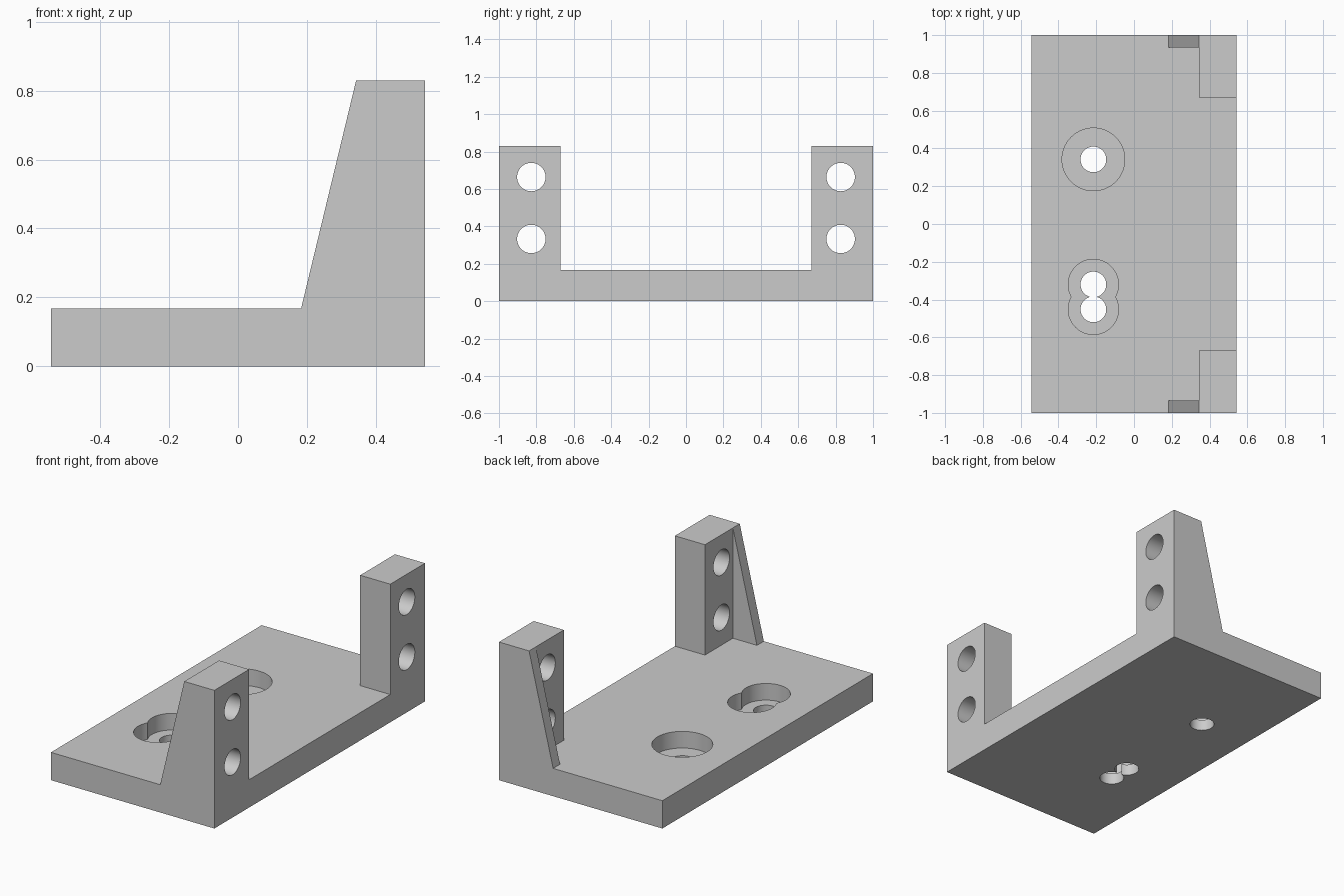
import bpy, bmesh, math
from mathutils import Matrix, Vector

cube = bpy.data.objects.get("Cube")
if cube:
    bpy.data.objects.remove(cube, do_unlink=True)

# Main dimensions
HALF_X, HALF_Y = 0.543, 1.0
PLATE_TOP, POST_TOP = 0.167, 0.83
RIB_FOOT, POST_BACK = 0.183, 0.343
POST_INNER, RIB_INNER = 0.67, 0.935
BORE_FLOOR = 0.067
HOLE_X = -0.215


def to_object(name, bm):
    bmesh.ops.recalc_face_normals(bm, faces=bm.faces)
    mesh = bpy.data.meshes.new(name)
    bm.to_mesh(mesh)
    bm.free()
    obj = bpy.data.objects.new(name, mesh)
    bpy.context.collection.objects.link(obj)
    return obj


def prism(name, profile, y0, y1):
    """Extrude an x-z outline along y."""
    bm = bmesh.new()
    face = bm.faces.new([bm.verts.new((x, y0, z)) for x, z in profile])
    out = bmesh.ops.extrude_face_region(bm, geom=[face])
    verts = [v for v in out["geom"] if isinstance(v, bmesh.types.BMVert)]
    bmesh.ops.translate(bm, verts=verts, vec=(0, y1 - y0, 0))
    return to_object(name, bm)


def box(name, x0, x1, y0, y1, z0, z1):
    return prism(name, [(x0, z0), (x1, z0), (x1, z1), (x0, z1)], y0, y1)


def cylinder(name, radius, start, end):
    start, end = Vector(start), Vector(end)
    axis = end - start
    turn = axis.to_track_quat("Z", "Y").to_matrix().to_4x4()
    bm = bmesh.new()
    bmesh.ops.create_cone(bm, cap_ends=True, segments=64, radius1=radius,
                          radius2=radius, depth=axis.length,
                          matrix=Matrix.Translation((start + end) / 2) @ turn)
    return to_object(name, bm)


def cut(target, cutter):
    cutter.hide_render = True
    mod = target.modifiers.new("cut", "BOOLEAN")
    mod.operation = "DIFFERENCE"
    mod.solver = "EXACT"
    mod.object = cutter
    bpy.context.view_layer.objects.active = target
    bpy.ops.object.modifier_apply(modifier=mod.name)
    bpy.data.objects.remove(cutter, do_unlink=True)


# Plate and upright outline in one solid
bracket = prism("mounting_bracket", [
    (-HALF_X, 0), (HALF_X, 0), (HALF_X, POST_TOP), (POST_BACK, POST_TOP),
    (RIB_FOOT, PLATE_TOP), (-HALF_X, PLATE_TOP)], -HALF_Y, HALF_Y)

# Open the middle to leave two posts, then thin the slopes to outer ribs
cut(bracket, box("post_gap", 0.1, 1, -POST_INNER, POST_INNER, PLATE_TOP, 1))
for side in (-1, 1):
    y0, y1 = sorted((side * 0.6, side * RIB_INNER))
    cut(bracket, box("rib_pocket", 0.1, POST_BACK, y0, y1, PLATE_TOP, 1))

# Screw holes through the posts
for side in (-1, 1):
    for z in (0.333, 0.664):
        y = side * 0.827
        cut(bracket, cylinder("post_hole", 0.076, (0.25, y, z), (0.7, y, z)))

# Counterbored holes in the plate: one single, one overlapping pair
for y, bore in ((0.342, 0.166), (-0.32, 0.133), (-0.452, 0.133)):
    cut(bracket, cylinder("counterbore", bore,
                          (HOLE_X, y, BORE_FLOOR), (HOLE_X, y, 0.3)))
for y in (0.342, -0.32, -0.452):
    cut(bracket, cylinder("plate_hole", 0.068,
                          (HOLE_X, y, -0.1), (HOLE_X, y, 0.12)))

# Single grey material
grey = bpy.data.materials.new("plain grey")
grey.use_nodes = True
colour = (0.6, 0.6, 0.6, 1)
grey.diffuse_color = colour
for node in grey.node_tree.nodes:
    if node.type == "BSDF_PRINCIPLED":
        node.inputs["Base Color"].default_value = colour
bracket.data.materials.clear()
bracket.data.materials.append(grey)

# Smooth hole walls, crisp edges
bpy.ops.object.select_all(action="DESELECT")
bracket.select_set(True)
bpy.context.view_layer.objects.active = bracket
bpy.ops.object.shade_smooth_by_angle(angle=math.radians(30))
